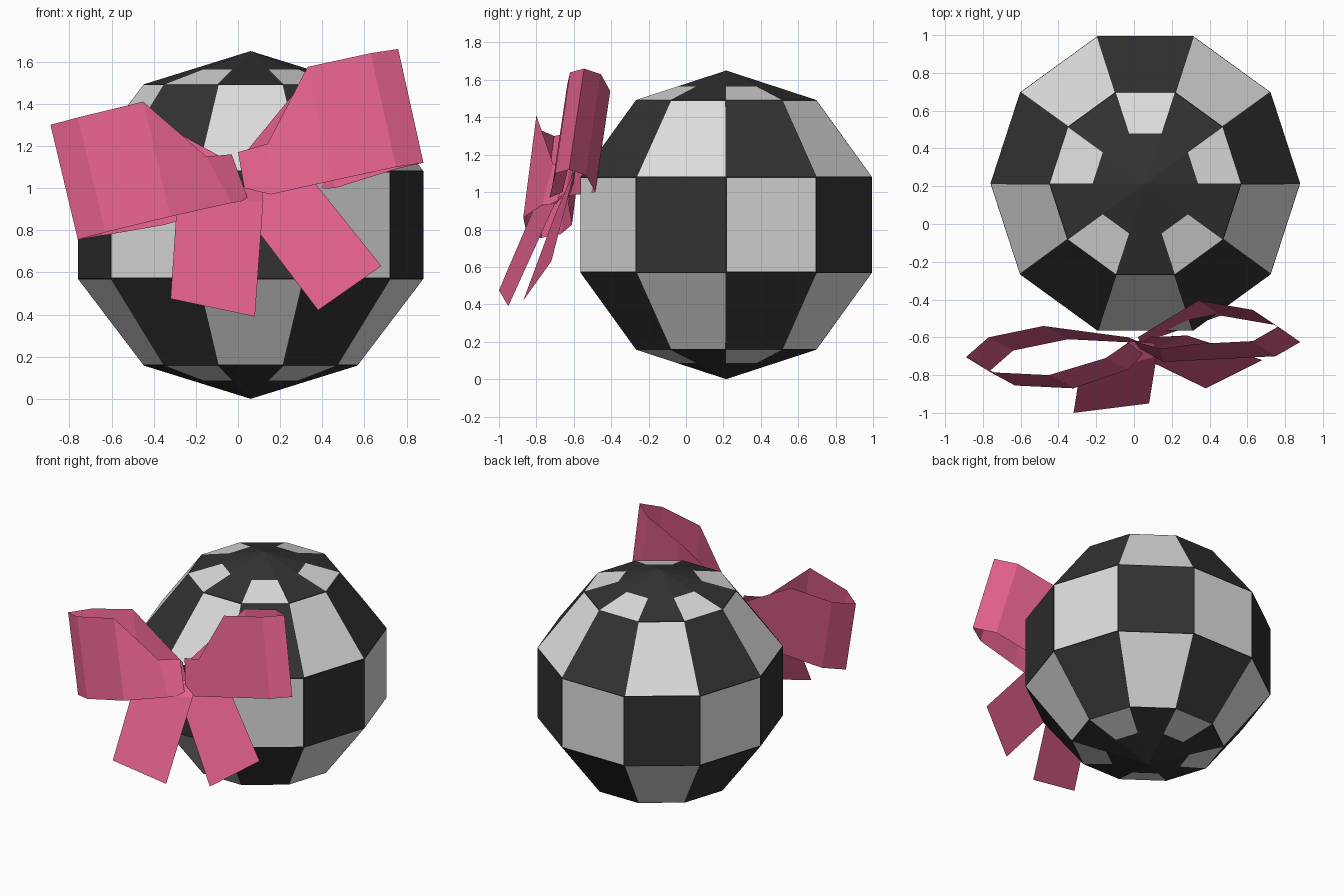
import bpy, bmesh, math
from mathutils import Vector

if "Cube" in bpy.data.objects:
    bpy.data.objects.remove(bpy.data.objects["Cube"])


def material(name, rgb):
    m = bpy.data.materials.new(name)
    m.diffuse_color = (*rgb, 1)
    m.use_nodes = True
    m.node_tree.nodes["Principled BSDF"].inputs["Base Color"].default_value = m.diffuse_color
    return m


BLACK = material("black", (0.032, 0.032, 0.032))
WHITE = material("white", (0.72, 0.72, 0.72))
PINK = material("pink", (0.78, 0.12, 0.265))


def finish(name, bm, mats):
    mesh = bpy.data.meshes.new(name)
    bm.to_mesh(mesh)
    bm.free()
    for m in mats:
        mesh.materials.append(m)
    ob = bpy.data.objects.new(name, mesh)
    bpy.context.collection.objects.link(ob)
    return ob


# Ball: ten-sided low-poly sphere with a split ring in each cap
SIDES, RXY, RZ = 10, 0.862, 0.825
CENTRE = Vector((0.06, 0.215, RZ))
profile = [(RXY * math.sin(math.radians(a)), -RZ * math.cos(math.radians(a)))
           for a in (36, 72, 108, 144)]
CUT = 0.55
r0, z0 = profile[0]
cut_r, cut_z = r0 * CUT, -RZ + (z0 + RZ) * CUT
profile = [(cut_r, cut_z)] + profile + [(cut_r, -cut_z)]

bm = bmesh.new()
rings = []
for r, z in profile:
    rings.append([bm.verts.new(CENTRE + Vector((r * math.cos(math.tau * i / SIDES),
                                                r * math.sin(math.tau * i / SIDES), z)))
                  for i in range(SIDES)])
south = bm.verts.new(CENTRE - Vector((0, 0, RZ)))
north = bm.verts.new(CENTRE + Vector((0, 0, RZ)))
cap_white, band_white = [], []
for i in range(SIDES):
    j = (i + 1) % SIDES
    bm.faces.new((south, rings[0][j], rings[0][i]))
    bm.faces.new((north, rings[-1][i], rings[-1][j]))
    for b in range(len(rings) - 1):
        f = bm.faces.new((rings[b][i], rings[b][j], rings[b + 1][j], rings[b + 1][i]))
        if (i + b) % 2 == 0:                      # checker rule
            (cap_white if b in (0, 4) else band_white).append(f)
# Thin black seams around the white panels
for faces, seam in ((cap_white, 0.014), (band_white, 0.007)):
    bmesh.ops.inset_individual(bm, faces=faces, thickness=seam)
    for f in faces:
        f.material_index = 1
finish("checkered_ball", bm, [BLACK, WHITE])


# Ribbon: a sheet through pairs of (top, bottom) edge points
def ribbon(name, pairs):
    bm = bmesh.new()
    rows = [(bm.verts.new(t), bm.verts.new(b)) for t, b in pairs]
    for (t0, b0), (t1, b1) in zip(rows, rows[1:]):
        bm.faces.new((t0, t1, b1, b0))
    return finish(name, bm, [PINK])


def loop(name, start, tops, drop, end):
    d = Vector(drop)
    ribbon(name, start + [(Vector(t), Vector(t) + d) for t in tops] + end)


# Bow loops
loop("bow_loop_left",
     [((-0.03, -0.63, 1.16), (0.05, -0.69, 0.94)),
      ((-0.15, -0.71, 1.15), (-0.03, -0.77, 0.93))],
     [(-0.45, -0.80, 1.41), (-0.76, -0.785, 1.335), (-0.89, -0.705, 1.30),
      (-0.77, -0.60, 1.32), (-0.48, -0.54, 1.37)],
     (0.13, -0.07, -0.545),
     [((-0.03, -0.60, 1.12), (0.04, -0.63, 0.94))])
loop("bow_loop_right",
     [((0.0, -0.62, 1.17), (0.03, -0.66, 1.0)),
      ((0.14, -0.66, 1.21), (0.155, -0.73, 0.97))],
     [(0.33, -0.635, 1.575), (0.63, -0.62, 1.64), (0.76, -0.545, 1.66),
      (0.63, -0.455, 1.63), (0.34, -0.405, 1.54)],
     (0.12, -0.08, -0.54),
     [((0.02, -0.60, 1.15), (0.04, -0.63, 0.98))])

# Bow tails
ribbon("bow_tail_left",
       [((-0.02, -0.62, 1.0), (0.11, -0.63, 1.02)),
        ((-0.29, -0.81, 0.92), (0.12, -0.70, 0.94)),
        ((-0.32, -1.0, 0.475), (0.08, -0.95, 0.39))])
ribbon("bow_tail_right",
       [((0.02, -0.62, 0.98), (0.08, -0.60, 1.05)),
        ((0.03, -0.70, 0.88), (0.28, -0.59, 1.13)),
        ((0.38, -0.87, 0.42), (0.68, -0.72, 0.63))])
